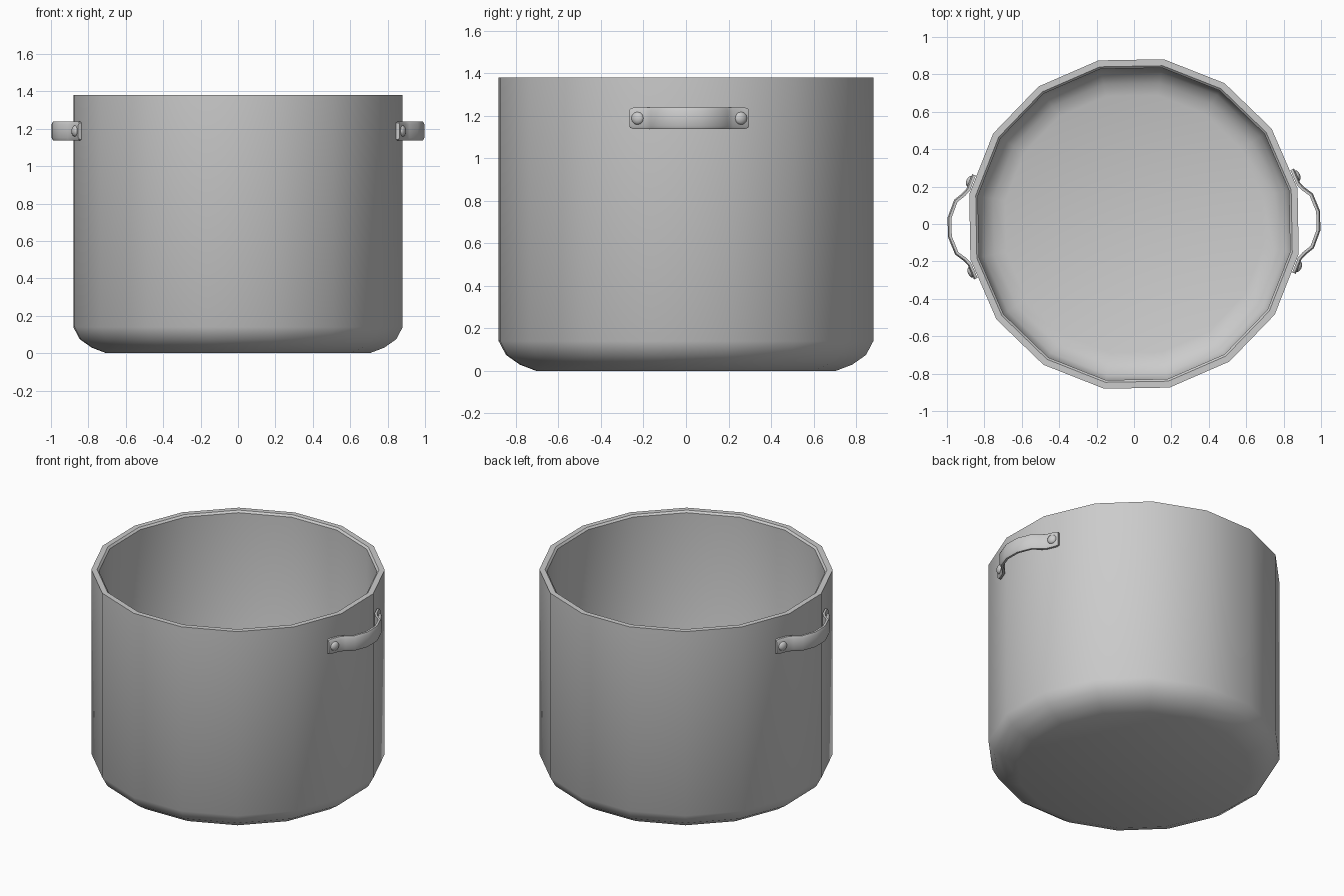
import bpy, bmesh, math
from mathutils import Vector, Matrix

if "Cube" in bpy.data.objects:
    bpy.data.objects.remove(bpy.data.objects["Cube"])

SIDES = 16
TWIST = math.radians(1)          # whole pot sits turned by one degree


def finish(name, bm, angle=35):
    bmesh.ops.recalc_face_normals(bm, faces=bm.faces)
    bm.transform(Matrix.Rotation(TWIST, 4, 'Z'))
    mesh = bpy.data.meshes.new(name)
    bm.to_mesh(mesh)
    bm.free()
    ob = bpy.data.objects.new(name, mesh)
    bpy.context.collection.objects.link(ob)
    bpy.ops.object.select_all(action='DESELECT')
    ob.select_set(True)
    bpy.context.view_layer.objects.active = ob
    bpy.ops.object.shade_smooth_by_angle(angle=math.radians(angle))
    return ob


def skin(bm, rings):
    """Bridge a list of closed vertex rings and cap both ends."""
    n = len(rings[0])
    for a, b in zip(rings, rings[1:]):
        for i in range(n):
            j = (i + 1) % n
            bm.faces.new((a[i], a[j], b[j], b[i]))
    bm.faces.new(rings[0])
    bm.faces.new(rings[-1])


# Pot body: lathed wall with rounded base, rim and inner floor
profile = [(0.715, 0.0), (0.795, 0.03), (0.86, 0.075), (0.895, 0.14),
           (0.895, 1.38), (0.86, 1.38), (0.848, 1.368),
           (0.848, 0.16), (0.82, 0.10), (0.765, 0.06), (0.70, 0.04)]
bm = bmesh.new()
rings = []
for r, z in profile:
    angles = [2 * math.pi * (i + 0.5) / SIDES for i in range(SIDES)]
    rings.append([bm.verts.new((r * math.cos(a), r * math.sin(a), z)) for a in angles])
skin(bm, rings)
finish("pot_body", bm)

# Handle strap: thin crowned section swept along a bowed path
half_path = [(0.850, 0.277), (0.857, 0.262), (0.882, 0.200), (0.907, 0.173),
             (0.950, 0.140), (0.985, 0.050)]
path = [Vector(p) for p in half_path] + [Vector((x, -y)) for x, y in reversed(half_path)]
section = [(-0.050, -0.010), (0.050, -0.010), (0.050, 0.004), (0.036, 0.011),
           (-0.036, 0.011), (-0.050, 0.004)]      # (height, outward)
MID_Z = 1.188


def handle(name, side):
    bm = bmesh.new()
    rings = []
    for i, p in enumerate(path):
        t = (path[min(i + 1, len(path) - 1)] - path[max(i - 1, 0)]).normalized()
        out = Vector((-t.y, t.x))
        width = 0.88 if i in (0, len(path) - 1) else 1.0
        rings.append([bm.verts.new((side * (p.x + out.x * o), side * (p.y + out.y * o),
                                    MID_Z + h * width)) for h, o in section])
    skin(bm, rings)
    finish(name, bm, 50)


# Rivet: shallow dome lying on the handle pad
def rivet(name, side, end):
    bm = bmesh.new()
    bmesh.ops.create_uvsphere(bm, u_segments=12, v_segments=8, radius=0.031)
    normal = Vector((side * 0.924, side * end * 0.383, 0))
    turn = normal.to_track_quat('Z', 'Y').to_matrix().to_4x4()
    place = Matrix.Translation((side * 0.874, side * end * 0.243, MID_Z))
    bm.transform(place @ turn @ Matrix.Diagonal((1, 1, 0.6, 1)))
    finish(name, bm, 60)


for label, side in (("right", 1), ("left", -1)):
    handle(label + "_handle", side)
    for tag, end in (("a", 1), ("b", -1)):
        rivet(f"{label}_rivet_{tag}", side, end)
